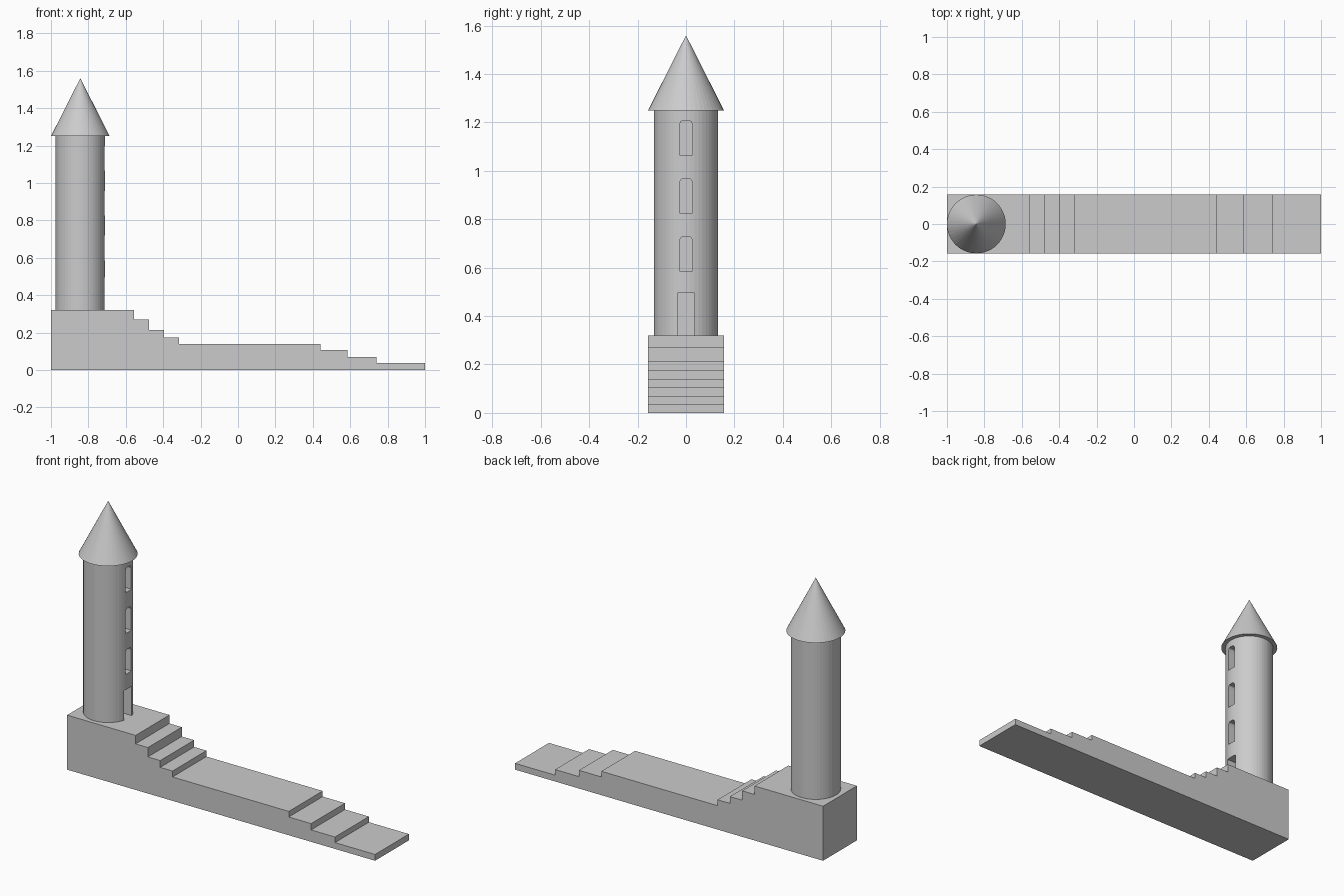
import bpy, bmesh
from mathutils import Vector

if "Cube" in bpy.data.objects:
    bpy.data.objects.remove(bpy.data.objects["Cube"])

TX, Z0, Z1 = -0.843, 0.32, 1.25
HALF = 0.157


def prism(name, pts, direction):
    """Extrude a closed outline along a direction."""
    bm = bmesh.new()
    face = bm.faces.new([bm.verts.new(p) for p in pts])
    out = bmesh.ops.extrude_face_region(bm, geom=[face])
    moved = [v for v in out["geom"] if isinstance(v, bmesh.types.BMVert)]
    bmesh.ops.translate(bm, verts=moved, vec=Vector(direction))
    bmesh.ops.recalc_face_normals(bm, faces=bm.faces)
    me = bpy.data.meshes.new(name)
    bm.to_mesh(me)
    bm.free()
    ob = bpy.data.objects.new(name, me)
    bpy.context.collection.objects.link(ob)
    return ob


# Stepped base: each tread is (end x, height)
treads = [(-0.555, 0.32), (-0.475, 0.27), (-0.395, 0.215), (-0.315, 0.175),
          (0.44, 0.14), (0.585, 0.107), (0.74, 0.07), (1.0, 0.037)]
outline, x = [(-1, -HALF, 0)], -1
for end, h in treads:
    outline += [(x, -HALF, h), (end, -HALF, h)]
    x = end
outline.append((1, -HALF, 0))
prism("stepped_base", outline, (0, 2 * HALF, 0))

# Tower shaft
bpy.ops.mesh.primitive_cylinder_add(vertices=48, radius=0.133, depth=Z1 - Z0,
                                    location=(TX, 0, (Z0 + Z1) / 2))
tower = bpy.context.object
tower.name = "tower_shaft"

# Conical roof
bpy.ops.mesh.primitive_cone_add(vertices=48, radius1=HALF, radius2=0, depth=0.31,
                                location=(TX, 0, Z1 + 0.155))
bpy.context.object.name = "roof"

# Doorway and arched window recesses facing the stairs
cutters = []
inner = TX + 0.06
door = [(inner, -0.035, 0.3), (inner, 0.035, 0.3),
        (inner, 0.035, 0.495), (inner, -0.035, 0.495)]
cutters.append(prism("doorway_cutter", door, (0.2, 0, 0)))
for i in range(3):
    lo = 0.586 + 0.24 * i
    hi = lo + 0.143
    right = [(0.027, lo), (0.027, hi - 0.02), (0.022, hi - 0.006), (0.014, hi)]
    pts = right + [(-y, z) for y, z in reversed(right)]
    cutters.append(prism(f"window_cutter_{i + 1}",
                         [(inner, y, z) for y, z in pts], (0.2, 0, 0)))

for c in cutters:
    c.hide_render = True
    c.hide_viewport = False
    c.display_type = 'WIRE'
    mod = tower.modifiers.new(c.name, 'BOOLEAN')
    mod.operation = 'DIFFERENCE'
    mod.solver = 'EXACT'
    mod.object = c
